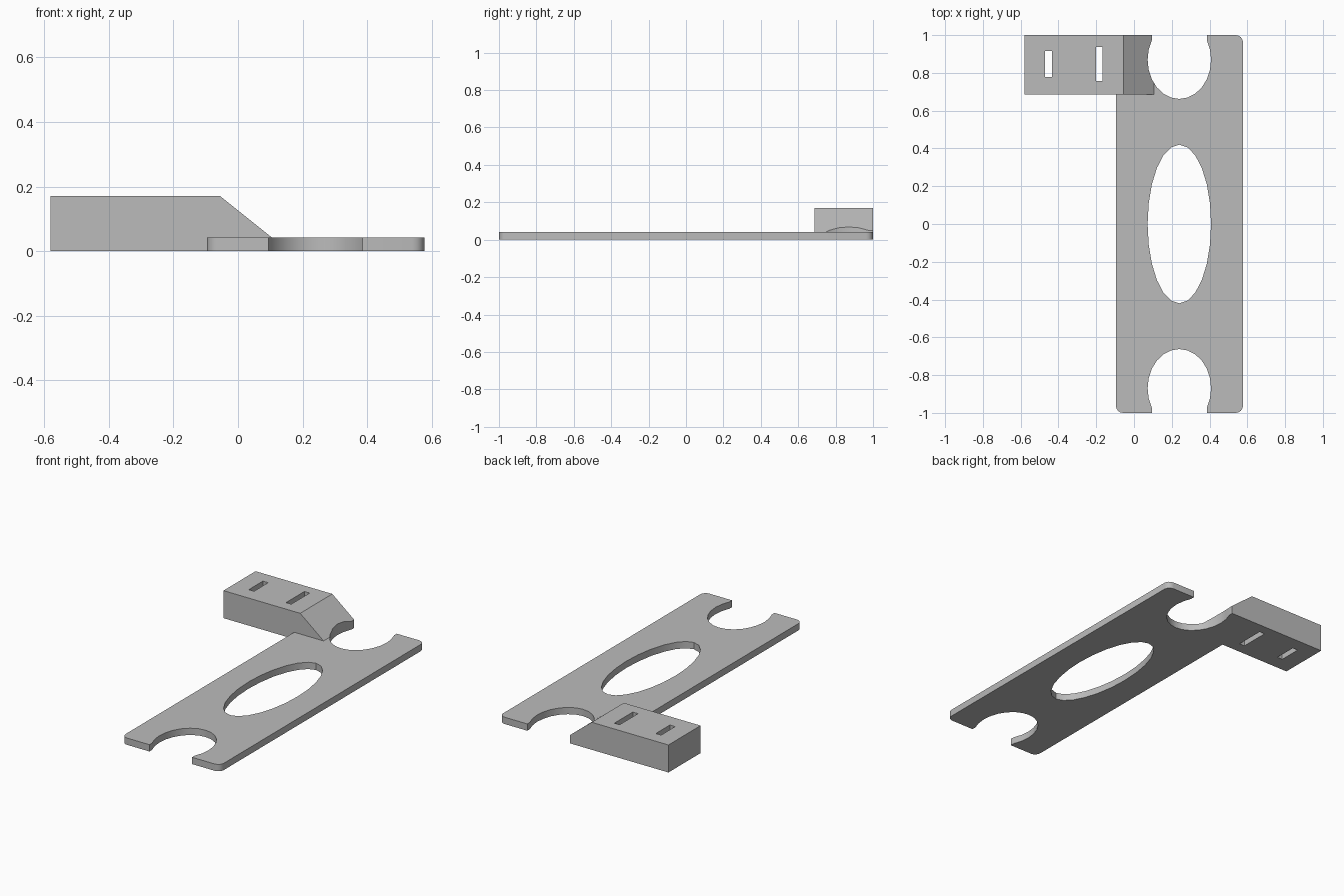
import bpy, bmesh, math

cube = bpy.data.objects.get("Cube")
if cube:
    bpy.data.objects.remove(cube, do_unlink=True)

grey = bpy.data.materials.new("plain_grey")
grey.use_nodes = True
colour = (0.5, 0.5, 0.5, 1)
grey.diffuse_color = colour
for node in grey.node_tree.nodes:
    if node.type == 'BSDF_PRINCIPLED':
        node.inputs["Base Color"].default_value = colour

MID_X, LEFT, RIGHT = 0.24, -0.096, 0.577
THICK = 0.042


def prism(name, points, offset):
    """Extrude a closed outline of 3D points along an offset."""
    bm = bmesh.new()
    face = bm.faces.new([bm.verts.new(p) for p in points])
    new = bmesh.ops.extrude_face_region(bm, geom=[face])["geom"]
    bmesh.ops.translate(bm, vec=offset,
                        verts=[v for v in new if isinstance(v, bmesh.types.BMVert)])
    bmesh.ops.recalc_face_normals(bm, faces=bm.faces)
    mesh = bpy.data.meshes.new(name)
    bm.to_mesh(mesh)
    bm.free()
    mesh.materials.append(grey)
    obj = bpy.data.objects.new(name, mesh)
    bpy.context.collection.objects.link(obj)
    return obj


def cutter(points):
    return prism("cutter", [(x, y, -0.1) for x, y in points], (0, 0, 0.5))


def arc(cx, cy, rx, ry, start, end, steps):
    angles = [math.radians(start + (end - start) * i / steps) for i in range(steps + 1)]
    return [(cx + rx * math.cos(a), cy + ry * math.sin(a)) for a in angles]


def combine(target, other, operation):
    mod = target.modifiers.new("combine", 'BOOLEAN')
    mod.object, mod.operation, mod.solver = other, operation, 'EXACT'
    bpy.context.view_layer.objects.active = target
    bpy.ops.object.modifier_apply(modifier=mod.name)
    bpy.data.objects.remove(other, do_unlink=True)


# Flat plate with rounded corners
r = 0.038
corners = [(RIGHT - r, 1 - r), (LEFT + r, 1 - r), (LEFT + r, r - 1), (RIGHT - r, r - 1)]
outline = []
for i, (x, y) in enumerate(corners):
    outline += arc(x, y, r, r, 90 * i, 90 * i + 90, 4)
plate = prism("slotted_mounting_plate", [(x, y, 0) for x, y in outline], (0, 0, THICK))

# Raised side block with a sloping end
side = [(-0.58, 0), (0.105, 0), (0.105, THICK), (-0.055, 0.17), (-0.58, 0.17)]
block = prism("side_block", [(x, 0.686, z) for x, z in side], (0, 0.314, 0))
combine(plate, block, 'UNION')

# Long oval opening
combine(plate, cutter(arc(MID_X, 0, 0.168, 0.42, 0, 360, 24)[:-1]), 'DIFFERENCE')

# Open round notches at both ends, with short straight lips
for s in (1, -1):
    notch = arc(MID_X, 0.87, 0.168, 0.208, 150, 390, 16)
    notch += [(notch[-1][0], 1.1), (notch[0][0], 1.1)]
    combine(plate, cutter([(x, s * y) for x, y in notch]), 'DIFFERENCE')

# Two strap slots through the block
for x, half_w, half_l in ((-0.453, 0.018, 0.069), (-0.184, 0.018, 0.09)):
    slot = [(x + i * half_w, 0.847 + j * half_l)
            for i, j in ((-1, -1), (1, -1), (1, 1), (-1, 1))]
    combine(plate, cutter(slot), 'DIFFERENCE')

# Smooth the curved walls, keep the edges crisp
bpy.ops.object.select_all(action='DESELECT')
plate.select_set(True)
bpy.context.view_layer.objects.active = plate
bpy.ops.object.shade_smooth_by_angle(angle=math.radians(30))
